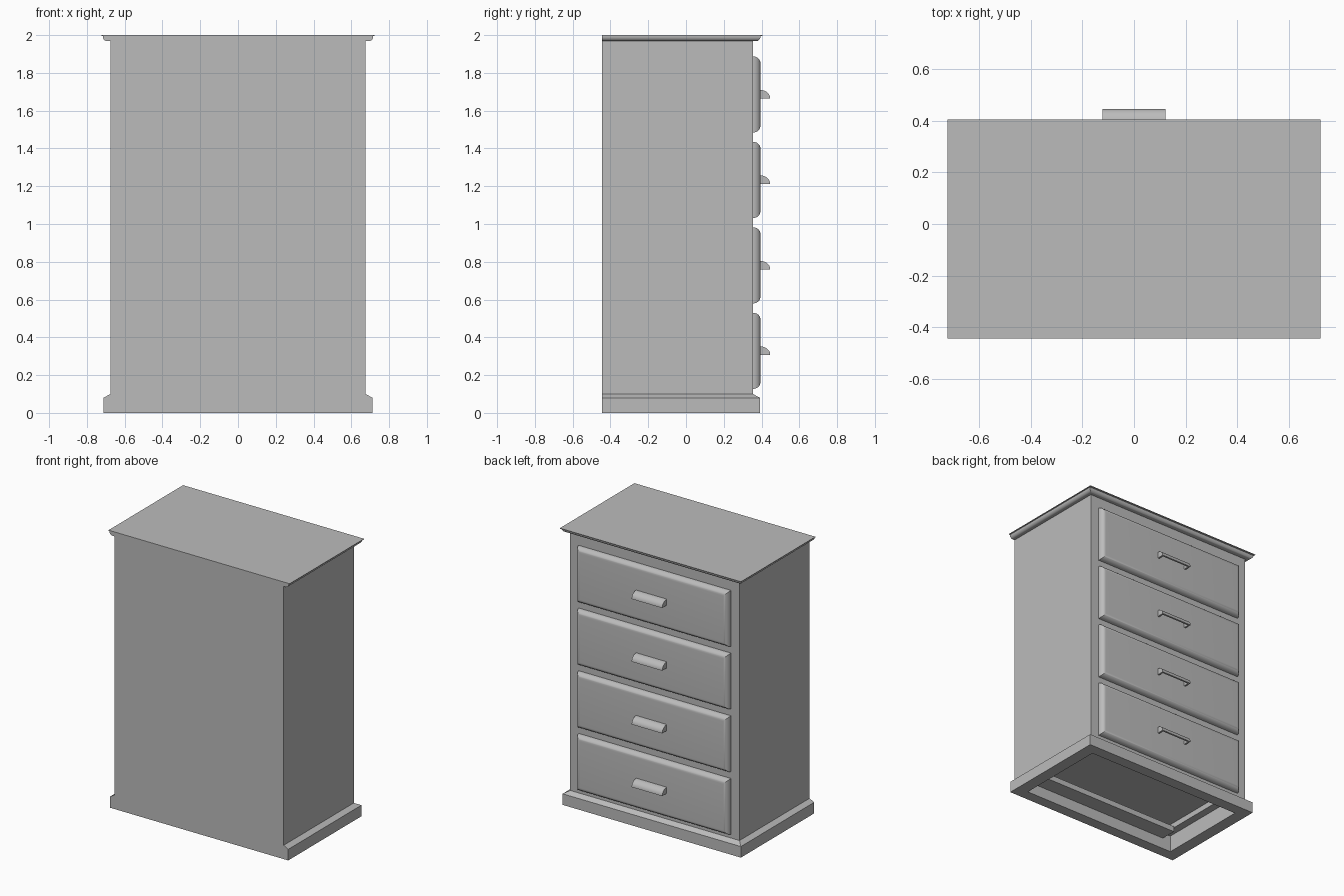
import bpy, bmesh, math
from mathutils import Vector

if "Cube" in bpy.data.objects:
    bpy.data.objects.remove(bpy.data.objects["Cube"])

paint = bpy.data.materials.new("plain_grey")
paint.use_nodes = True
GREY = (0.5, 0.5, 0.5, 1)
paint.diffuse_color = GREY
paint.node_tree.nodes["Principled BSDF"].inputs["Base Color"].default_value = GREY

BACK = -0.444               # flush plane at the rear of the chest
BODY_X, BODY_Y = 0.676, 0.355


def rect(x, y0, y1, z):
    """Horizontal rectangle, symmetric in x."""
    return [Vector(p) for p in ((-x, y0, z), (x, y0, z), (x, y1, z), (-x, y1, z))]


def loft(name, rings, closed=False, smooth=False):
    """Skin a list of equal rings; cap the ends or join them into a loop."""
    bm = bmesh.new()
    loops = [[bm.verts.new(p) for p in ring] for ring in rings]
    n = len(loops[0])
    pairs = list(zip(loops, loops[1:]))
    if closed:
        pairs.append((loops[-1], loops[0]))
    else:
        bm.faces.new(loops[0])
        bm.faces.new(loops[-1])
    for a, b in pairs:
        for i in range(n):
            j = (i + 1) % n
            bm.faces.new((a[i], a[j], b[j], b[i]))
    bmesh.ops.recalc_face_normals(bm, faces=bm.faces)
    mesh = bpy.data.meshes.new(name)
    bm.to_mesh(mesh)
    bm.free()
    mesh.materials.append(paint)
    obj = bpy.data.objects.new(name, mesh)
    bpy.context.collection.objects.link(obj)
    if smooth:
        bpy.ops.object.select_all(action='DESELECT')
        obj.select_set(True)
        bpy.context.view_layer.objects.active = obj
        bpy.ops.object.shade_smooth_by_angle(angle=math.radians(30))
    return obj


def box(name, x0, x1, y0, y1, z0, z1):
    shift = Vector(((x0 + x1) / 2, 0, 0))
    return loft(name, [[p + shift for p in rect((x1 - x0) / 2, y0, y1, z)] for z in (z0, z1)])


def quarter(steps):
    return [i / steps * math.pi / 2 for i in range(steps + 1)]


# Cabinet body, recessed underneath
inner = (0.625, -0.365, 0.31)
loft("cabinet_body", [
    rect(*inner, 0.16), rect(*inner, 0.1),
    rect(BODY_X, BACK, BODY_Y, 0.1), rect(BODY_X, BACK, BODY_Y, 1.98)])

# Hollow plinth with a sloped top edge
loft("plinth", [
    rect(*inner, 0.1), rect(*inner, 0), rect(0.712, BACK, 0.391, 0),
    rect(0.712, BACK, 0.391, 0.08), rect(BODY_X, BACK, BODY_Y, 0.1)], closed=True)

# Rails inside the plinth
box("bottom_rear_rail", -0.56, 0.56, -0.37, -0.25, 0.08, 0.12)
for side, sign in (("left", 1), ("right", -1)):
    x0, x1 = sorted((sign * 0.57, sign * 0.63))
    box(f"{side}_runner", x0, x1, -0.37, 0.312, 0.12, 0.17)

# Top board with a rounded underside moulding
moulding = [rect(BODY_X, BACK, BODY_Y, 1.968)]
for a in quarter(8):
    out = 0.016 + 0.024 * math.sin(a)
    moulding.append(rect(BODY_X + out, BACK, BODY_Y + out, 1.994 - 0.026 * math.cos(a)))
moulding += [rect(0.723, BACK, 0.406, 1.996), rect(0.723, BACK, 0.406, 2)]
loft("top_board", moulding, smooth=True)


def drawer_ring(z0, z1, inset, y):
    x = 0.608 - inset
    return [Vector(p) for p in ((-x, y, z0 + inset), (x, y, z0 + inset),
                                (x, y, z1 - inset), (-x, y, z1 - inset))]


def pull_section(x, z, wall):
    """Quarter-round shell section, outer arc then inner arc."""
    outer = [(0.052 * math.cos(a), 0.045 * math.sin(a)) for a in quarter(10)]
    k = 1 - wall
    arc = outer + [(k * y, k * h) for y, h in reversed(outer)]
    return [Vector((x, 0.394 + y, z + h)) for y, h in arc]


# Drawer fronts with rounded mitred edges, and cup pulls
for i, level in enumerate(("bottom", "lower", "upper", "top")):
    z0 = 0.127 + i * 0.4525
    z1 = z0 + 0.403
    rings = [drawer_ring(z0, z1, 0, 0.34)]
    rings += [drawer_ring(z0, z1, 0.035 * (1 - math.cos(a)), BODY_Y + 0.039 * math.sin(a))
              for a in quarter(10)]
    loft(f"{level}_drawer_front", rings, smooth=True)

    zp = z0 + 0.18
    loft(f"{level}_drawer_pull",
         [pull_section(x, zp, 0.25) for x in (-0.122, 0.122)], smooth=True)
    # End cheeks close the sides of the cup
    for side, sign in (("left", 1), ("right", -1)):
        loft(f"{level}_pull_{side}_cheek",
             [pull_section(sign * x, zp, 0.999) for x in (0.11, 0.122)])
